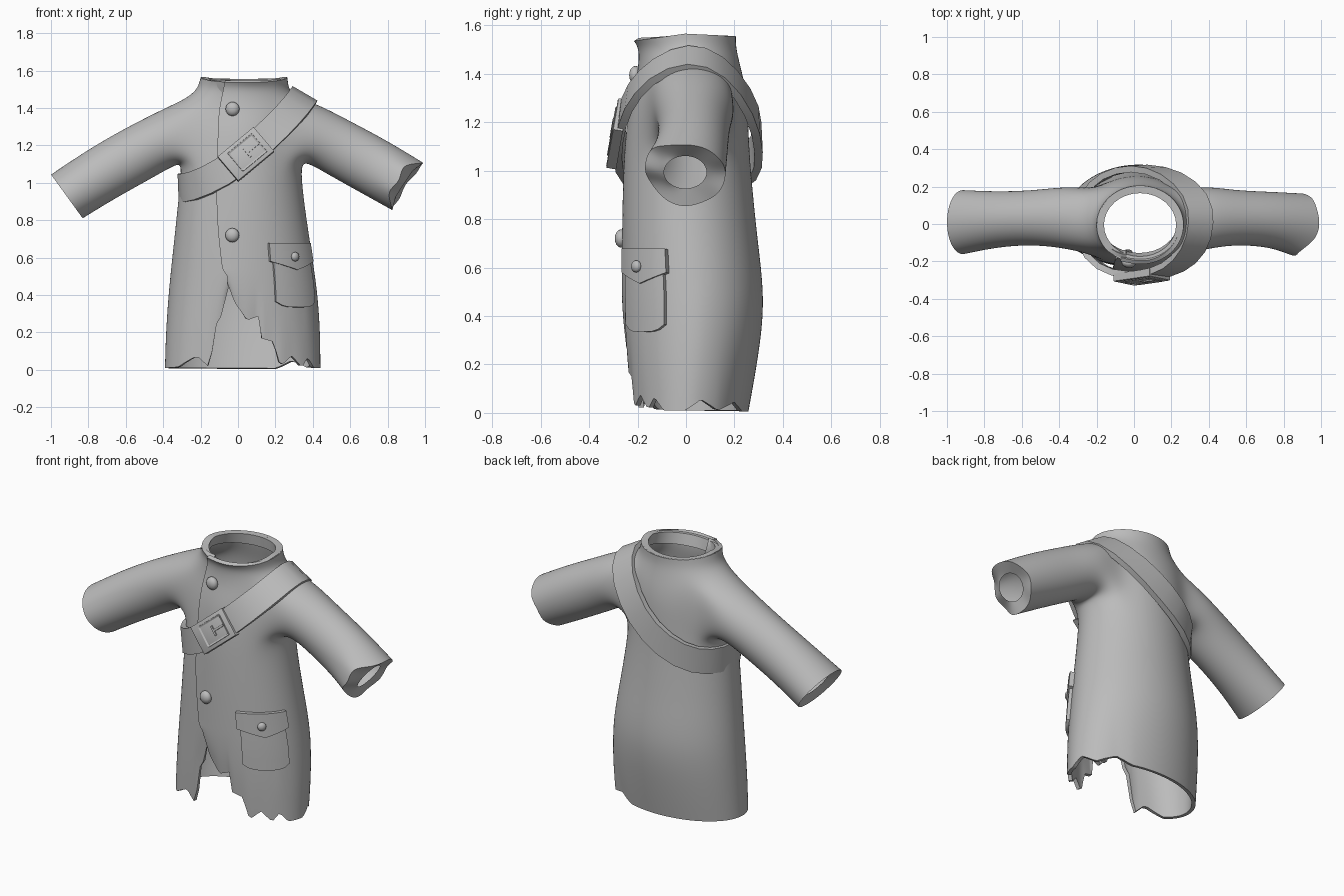
import bpy, bmesh, math
from math import sin, cos, radians, pi
from mathutils import Vector, Matrix

if "Cube" in bpy.data.objects:
    bpy.data.objects.remove(bpy.data.objects["Cube"])

cloth = bpy.data.materials.new("plain grey")
cloth.diffuse_color = (0.5, 0.5, 0.5, 1)
cloth.use_nodes = True
cloth.node_tree.nodes["Principled BSDF"].inputs["Base Color"].default_value = cloth.diffuse_color

# Coat cross-sections: z, x min, x max, y min, y max, front seam angle
ROWS = [(0.00, -.395, .445, -.245, .258, -11), (0.20, -.39, .444, -.258, .295, -11),
        (0.45, -.372, .425, -.265, .33, -14), (0.70, -.343, .385, -.265, .298, -20),
        (0.92, -.32, .352, -.262, .275, -23), (1.10, -.30, .335, -.255, .26, -23),
        (1.28, -.30, .335, -.235, .255, -23), (1.45, -.285, .325, -.20, .235, -23),
        (1.50, -.215, .268, -.19, .205, -25), (1.565, -.20, .265, -.215, .205, -26)]

# Torn hem: angle from the front, height
HEM = [(-180, .005), (-78, .01), (-57, .015), (-39, .075), (-30, .02), (-26.2, .10), (-25.2, .22),
       (-19, .28), (-11.5, .46), (-6, .36), (3.4, .265), (13, .29), (14, .17), (24, .15),
       (30, .02), (40, .075), (50, .015), (57, .065), (66, .01), (85, .01), (99, .055),
       (115, .01), (135, .045), (150, .005), (180, .005)]


def lerp_table(table, t):
    t = min(max(t, table[0][0]), table[-1][0])
    for p, q in zip(table, table[1:]):
        if t <= q[0]:
            f = (t - p[0]) / (q[0] - p[0])
            return [a + (b - a) * f for a, b in zip(p, q)]


def on_body(deg, z, off=0.0):
    """Point on the coat at an angle from the front (positive towards +x)."""
    _, x0, x1, y0, y1, _ = lerp_table(ROWS, z)
    a = radians(deg)
    return Vector(((x0 + x1) / 2 + ((x1 - x0) / 2 + off) * sin(a),
                   (y0 + y1) / 2 - ((y1 - y0) / 2 + off) * cos(a), z))


def make(name, bm):
    me = bpy.data.meshes.new(name)
    bm.to_mesh(me)
    bm.free()
    ob = bpy.data.objects.new(name, me)
    bpy.context.collection.objects.link(ob)
    me.materials.append(cloth)
    return ob


def bake(ob):
    bpy.context.view_layer.update()
    dg = bpy.context.evaluated_depsgraph_get()
    me = bpy.data.meshes.new_from_object(ob.evaluated_get(dg))
    ob.modifiers.clear()
    ob.data = me


def finish(ob, angle=35):
    bake(ob)
    bpy.ops.object.select_all(action='DESELECT')
    ob.select_set(True)
    bpy.context.view_layer.objects.active = ob
    bpy.ops.object.shade_smooth_by_angle(angle=radians(angle))


def subdivide(ob, levels):
    m = ob.modifiers.new("smooth", 'SUBSURF')
    m.levels = m.render_levels = levels
    m.boundary_smooth = 'PRESERVE_CORNERS'


# Coat body: open wrap whose last column tucks under the first
bm = bmesh.new()
crease = bm.edges.layers.float.new("crease_edge")
grid = []
for r, (z, *_, seam) in enumerate(ROWS):
    row = []
    for j in range(18):
        deg, off = j * 22.5 - 22.5, .006
        if j in (0, 16):
            deg = seam + (360 if j else 0)
        if j == 16:
            off = -.022 if r < 8 else -.012
        if j == 17:
            deg, off = seam + (378 if r < 8 else 366), (-.04 if r < 8 else -.025)
        p = on_body(deg, z, off)
        c = cos(radians(deg))
        if r == 7:
            p.z -= .06 * c * c
        if r == 9:
            p.z -= .03 * max(c, 0) + .01 * max(-c, 0)
        row.append(bm.verts.new(p))
    grid.append(row)
for r in range(9):
    for j in range(17):
        if r in (5, 6) and (3 <= j < 7 or 11 <= j < 15):
            continue                                    # armholes
        bm.faces.new((grid[r][j], grid[r][j + 1], grid[r + 1][j + 1], grid[r + 1][j]))

# Sleeves: rings given by top x, z, bottom x, z, middle y, half depth
RIGHT = [(.42, 1.425, .37, 1.11, .035, .168), (.60, 1.33, .48, 1.045, .035, .145),
         (.80, 1.225, .66, .945, .025, .148), (.995, 1.105, .83, .85, -.003, .167)]
LEFT = [(-.38, 1.405, -.33, 1.10, .035, .168), (-.60, 1.295, -.46, 1.025, .035, .145),
        (-.80, 1.18, -.66, .915, .025, .148), (-1.0, 1.045, -.83, .81, .01, .172)]
TORN = [-.09, -.02, 0, -.02, 0, -.03, 0, -.01, 0, -.02, -.10, -.05]
for side, rings, j0 in ((1, RIGHT, 3), (-1, LEFT, 11)):
    loop = ([grid[5][j] for j in range(j0, j0 + 5)] + [grid[6][j0 + 4]]
            + [grid[7][j] for j in range(j0 + 4, j0 - 1, -1)] + [grid[6][j0]])
    for n, (tx, tz, bx, bz, cy, ry) in enumerate(rings + [rings[-1]]):
        mid = Vector(((tx + bx) / 2, cy, (tz + bz) / 2))
        up = Vector(((tx - bx) / 2, 0, (tz - bz) / 2))
        axis = Vector((side * abs(up.z), 0, -abs(up.x))).normalized()
        size = 1.04
        if n == 4:                                      # narrow inner cuff
            size, mid = .55, mid - axis * .03
        ring = []
        for k in range(12):
            t = radians(k * 30 - 150)
            p = mid + (up * sin(t) + Vector((0, side * ry * cos(t), 0))) * size
            if n == 3 and side == 1:
                p += axis * TORN[k]
            ring.append(bm.verts.new(p))
        for k in range(12):
            m = (k + 1) % 12
            bm.faces.new((loop[k], loop[m], ring[m], ring[k]))
            if n == 3:
                bm.edges.get((ring[k], ring[m]))[crease] = 1
        loop = ring
coat = make("coat", bm)
coat.data.materials.append(cloth)
subdivide(coat, 3)
bake(coat)

# Ragged lower edge
for v in coat.data.vertices:
    if v.co.z < .55:
        a = math.degrees(math.atan2((v.co.x - .025) / .42, -(v.co.y - .02) / .28))
        h = lerp_table(HEM, a)[1]
        v.co.z = h + v.co.z * (.55 - h) / .55

# Lining inside the body only
sol = coat.modifiers.new("lining", 'SOLIDIFY')
sol.thickness, sol.offset = .022, -1
sol.material_offset = sol.material_offset_rim = 1
bake(coat)
bm = bmesh.new()
bm.from_mesh(coat.data)
extra = [f for f in bm.faces if f.material_index == 1
         and abs(f.calc_center_median().x) > .38 and f.calc_center_median().z > .7]
bmesh.ops.delete(bm, geom=extra, context='FACES')
bm.to_mesh(coat.data)
bm.free()
finish(coat, 40)

# Collar rim: thick closed band inside the neck
bm = bmesh.new()
rim = []
for j in range(32):
    deg = j * 11.25
    c = cos(radians(deg))
    drop = .03 * max(c, 0) + .01 * max(-c, 0)
    rim.append([bm.verts.new(on_body(deg, z, off) - Vector((0, 0, drop - lift)))
                for z, off, lift in ((1.50, -.012, 0), (1.562, -.003, .004),
                                     (1.562, -.04, .002), (1.50, -.035, 0))])
for j in range(32):
    a, b = rim[j], rim[(j + 1) % 32]
    for k in range(4):
        m = (k + 1) % 4
        bm.faces.new((a[k], b[k], b[m], a[m]))
bmesh.ops.recalc_face_normals(bm, faces=bm.faces)
finish(make("collar_rim", bm))

# Shoulder strap: position and outward direction along a closed loop
STRAP = [(-.32, 0, .972, -1, 0, 0), (-.255, -.195, .97, -.7, -.7, 0),
         (-.08, -.278, 1.05, -.2, -1, 0), (.08, -.272, 1.18, 0, -1, .1),
         (.21, -.24, 1.30, .25, -1, .4), (.32, -.14, 1.415, .4, -.6, .8),
         (.36, .01, 1.482, .5, 0, .9), (.335, .15, 1.43, .4, .6, .7),
         (.2, .265, 1.28, .2, 1, .3), (.03, .307, 1.13, 0, 1, 0),
         (-.15, .275, 1.02, -.4, 1, 0), (-.275, .165, .972, -.9, .6, 0)]
bm = bmesh.new()
crease = bm.edges.layers.float.new("crease_edge")
loops, count = [], len(STRAP)
for i, s in enumerate(STRAP):
    p, nrm = Vector(s[:3]), Vector(s[3:]).normalized()
    along = Vector(STRAP[(i + 1) % count][:3]) - Vector(STRAP[i - 1][:3])
    across = along.cross(nrm).normalized() * .077
    loops.append([bm.verts.new(p + across * u + nrm * w)
                  for u, w in ((-1, -.015), (1, -.015), (1, .02), (-1, .02))])
for i in range(count):
    a, b = loops[i], loops[(i + 1) % count]
    for k in range(4):
        m = (k + 1) % 4
        bm.faces.new((a[k], a[m], b[m], b[k]))
    for k in range(4):
        bm.edges.get((a[k], b[k]))[crease] = 1
bmesh.ops.recalc_face_normals(bm, faces=bm.faces)
strap = make("shoulder_strap", bm)
subdivide(strap, 1)
finish(strap)

# Buckle: plate, raised frame and prong, turned to follow the strap
TURN = (Matrix.Translation((.042, -.283, 1.152)) @ Matrix.Rotation(radians(-10), 4, 'X')
        @ Matrix.Rotation(radians(-40), 4, 'Y'))


def buckle_part(name, size, at, rim=0, depth=0):
    bm = bmesh.new()
    bmesh.ops.create_cube(bm, size=1, matrix=Matrix.Translation(at) @ Matrix.Diagonal((*size, 1)))
    if rim:
        face = min(bm.faces, key=lambda f: f.calc_center_median().y)
        bmesh.ops.inset_region(bm, faces=[face], thickness=rim)
        bmesh.ops.translate(bm, verts=face.verts, vec=(0, depth, 0))
    bmesh.ops.transform(bm, matrix=TURN, verts=bm.verts)
    return make(name, bm)


finish(buckle_part("buckle_plate", (.25, .04, .17), (0, 0, 0), .008, -.003))
frame = buckle_part("buckle_frame", (.17, .01, .13), (.01, -.025, 0), .014, .008)
bev = frame.modifiers.new("round", 'BEVEL')
bev.width, bev.segments = .005, 2
finish(frame)
finish(buckle_part("buckle_prong", (.075, .01, .012), (.05, -.025, 0)))
finish(buckle_part("buckle_bar", (.012, .01, .06), (.01, -.025, 0)))


# Pocket and flap wrapped round the front right of the coat
def panel(name, a0, a1, top, bottom, off, thick):
    bm = bmesh.new()
    n, rows = 8, 5
    g = [[bm.verts.new(on_body(a0 + (a1 - a0) * i / n,
                               bottom(i / n) + (top - bottom(i / n)) * r / rows, off))
          for i in range(n + 1)] for r in range(rows + 1)]
    for r in range(rows):
        for i in range(n):
            bm.faces.new((g[r][i], g[r][i + 1], g[r + 1][i + 1], g[r + 1][i]))
    ob = make(name, bm)
    m = ob.modifiers.new("thickness", 'SOLIDIFY')
    m.thickness, m.offset = thick, -1
    finish(ob)


panel("pocket", 25, 67, .64, lambda u: .335 + .03 * abs(2 * u - 1) ** 4, .015, .03)
panel("pocket_flap", 22, 70, .678, lambda u: .535 + .045 * abs(2 * u - 1), .024, .035)


# Buttons
def button(name, deg, z, r, off):
    p = on_body(deg, z, off)
    bm = bmesh.new()
    face_out = Matrix.Rotation(radians(deg), 4, 'Z')
    bmesh.ops.create_uvsphere(bm, u_segments=14, v_segments=8, radius=r,
                              matrix=Matrix.Translation(p) @ face_out @ Matrix.Diagonal((1, .7, 1, 1)))
    finish(make(name, bm), 60)


button("collar_button", -9, 1.395, .038, 0)
button("waist_button", -8, .72, .038, .006)
button("pocket_button", 44, .605, .025, .03)
